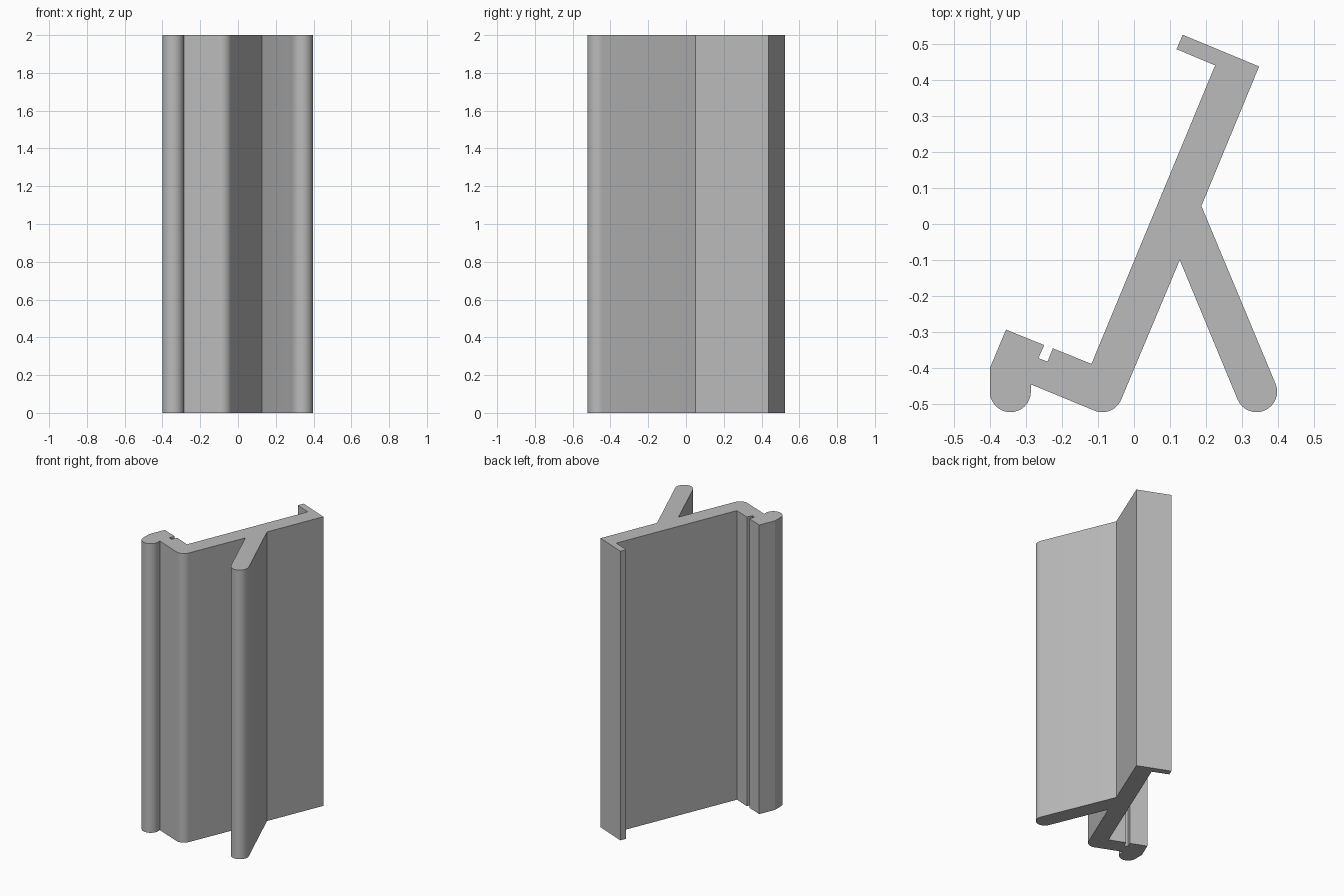
import bpy, bmesh
from math import cos, sin, radians

cube = bpy.data.objects.get("Cube")
if cube:
    bpy.data.objects.remove(cube, do_unlink=True)

LENGTH = 2.0
RADIUS = 0.057


def arc(cx, cy, start, end, steps=16):
    """Rounded edge of the profile, angles in degrees."""
    angles = [radians(start + (end - start) * i / steps) for i in range(steps + 1)]
    return [(cx + RADIUS * cos(a), cy + RADIUS * sin(a)) for a in angles]


# Upper lip, inner side of the web and grooved foot
profile = [(0.135, 0.525), (0.118, 0.485), (0.225, 0.44), (-0.118, -0.388),
           (-0.225, -0.345), (-0.24, -0.382), (-0.265, -0.372), (-0.249, -0.336),
           (-0.355, -0.293), (-0.4, -0.4)]
# Rounded bead, rounded heel, fork and rounded leg
profile += arc(-0.343, -0.465, 180, 360)
profile += [(-0.286, -0.445)]
profile += arc(-0.088, -0.465, 247.5, 337.5)
profile += [(0.127, -0.1)]
profile += arc(0.34, -0.465, 202.5, 382.5)
# Outer crotch and upper corner
profile += [(0.187, 0.05), (0.347, 0.437)]

# Extrude the profile upward
bm = bmesh.new()
base = bm.faces.new([bm.verts.new((x, y, 0)) for x, y in profile])
result = bmesh.ops.extrude_face_region(bm, geom=[base], use_keep_orig=True)
top = [v for v in result["geom"] if isinstance(v, bmesh.types.BMVert)]
bmesh.ops.translate(bm, verts=top, vec=(0, 0, LENGTH))
bmesh.ops.recalc_face_normals(bm, faces=bm.faces)
mesh = bpy.data.meshes.new("extruded_profile")
bm.to_mesh(mesh)
bm.free()

strip = bpy.data.objects.new("extruded_profile", mesh)
bpy.context.collection.objects.link(strip)

# Plain grey
grey = bpy.data.materials.new("plain_grey")
grey.use_nodes = True
colour = (0.5, 0.5, 0.5, 1)
grey.diffuse_color = colour
grey.node_tree.nodes["Principled BSDF"].inputs["Base Color"].default_value = colour
mesh.materials.append(grey)

# Smooth the rounded edges, keep the corners sharp
bpy.ops.object.select_all(action="DESELECT")
strip.select_set(True)
bpy.context.view_layer.objects.active = strip
bpy.ops.object.shade_smooth_by_angle(angle=radians(20))
